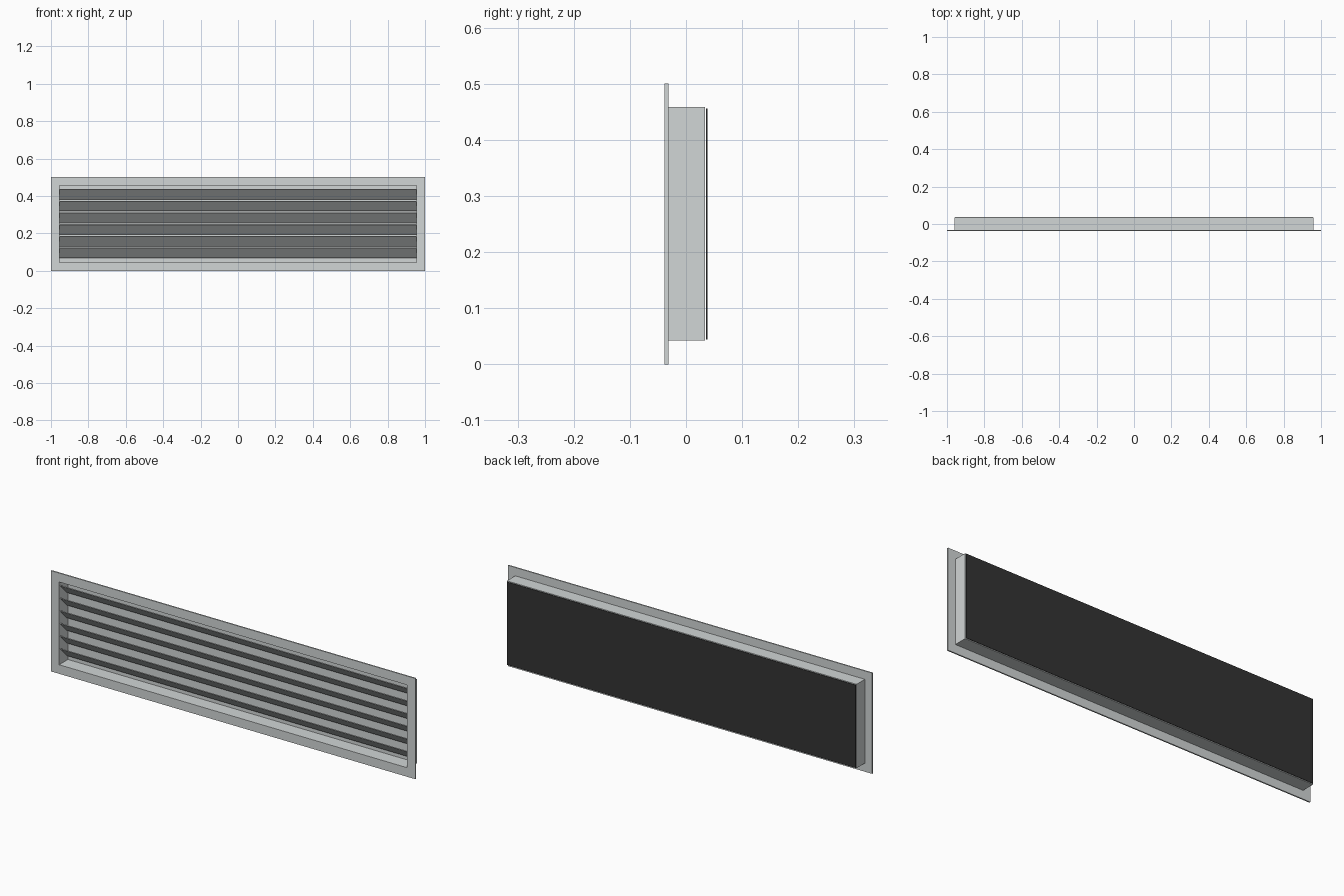
import bpy, bmesh

if "Cube" in bpy.data.objects:
    bpy.data.objects.remove(bpy.data.objects["Cube"])


def material(name, rgb):
    m = bpy.data.materials.new(name)
    m.diffuse_color = (*rgb, 1)
    m.use_nodes = True
    m.node_tree.nodes["Principled BSDF"].inputs["Base Color"].default_value = m.diffuse_color
    return m


metal = material("light_grey_metal", (0.64, 0.67, 0.67))
black = material("black_backing", (0.033, 0.033, 0.033))


def finish(name, bm, mat):
    bmesh.ops.recalc_face_normals(bm, faces=bm.faces)
    me = bpy.data.meshes.new(name)
    bm.to_mesh(me)
    bm.free()
    me.materials.append(mat)
    ob = bpy.data.objects.new(name, me)
    bpy.context.collection.objects.link(ob)
    return ob


def prism(name, profile, half_x, mat):
    """Extrude a closed (y, z) profile along x."""
    bm = bmesh.new()
    face = bm.faces.new([bm.verts.new((-half_x, y, z)) for y, z in profile])
    ext = bmesh.ops.extrude_face_region(bm, geom=[face])
    moved = [g for g in ext["geom"] if isinstance(g, bmesh.types.BMVert)]
    bmesh.ops.translate(bm, verts=moved, vec=(2 * half_x, 0, 0))
    # extruding keeps no cap at the start, so close it again
    bmesh.ops.holes_fill(bm, edges=[e for e in bm.edges if e.is_boundary], sides=4)
    return finish(name, bm, mat)


def slab(name, half_x, y0, y1, z0, z1, mat):
    return prism(name, [(y0, z0), (y1, z0), (y1, z1), (y0, z1)], half_x, mat)


def ring(name, outer, inner, y0, y1, mat):
    """Rectangular frame; outer and inner are (half_x, z0, z1)."""
    bm = bmesh.new()
    loops = []
    for (hx, z0, z1), y in ((outer, y0), (outer, y1), (inner, y1), (inner, y0)):
        corners = ((-hx, z0), (hx, z0), (hx, z1), (-hx, z1))
        loops.append([bm.verts.new((x, y, z)) for x, z in corners])
    for a, b in zip(loops, loops[1:] + loops[:1]):
        for i in range(4):
            j = (i + 1) % 4
            bm.faces.new((a[i], a[j], b[j], b[i]))
    return finish(name, bm, mat)


# Front flange and the collar behind it
opening = (0.955, 0.045, 0.4555)
ring("flange", (1.0, 0.0, 0.5), opening, -0.038, -0.0315, metal)
ring("collar", (0.96, 0.042, 0.4585), opening, -0.0315, 0.0335, metal)

# Inner rear panel and dark backing plate
slab("rear_panel", 0.955, 0.0305, 0.0335, 0.045, 0.4555, metal)
slab("backing_plate", 0.957, 0.0355, 0.038, 0.0445, 0.456, black)

# Six slats, high at the front and falling towards the back
for i in range(6):
    top = 0.437 - i * 0.0627
    low = top - 0.056
    prism(f"slat_{i + 1}",
          [(-0.031, top - 0.003), (-0.029, top), (0.023, low + 0.003), (0.021, low)],
          0.955, metal)
